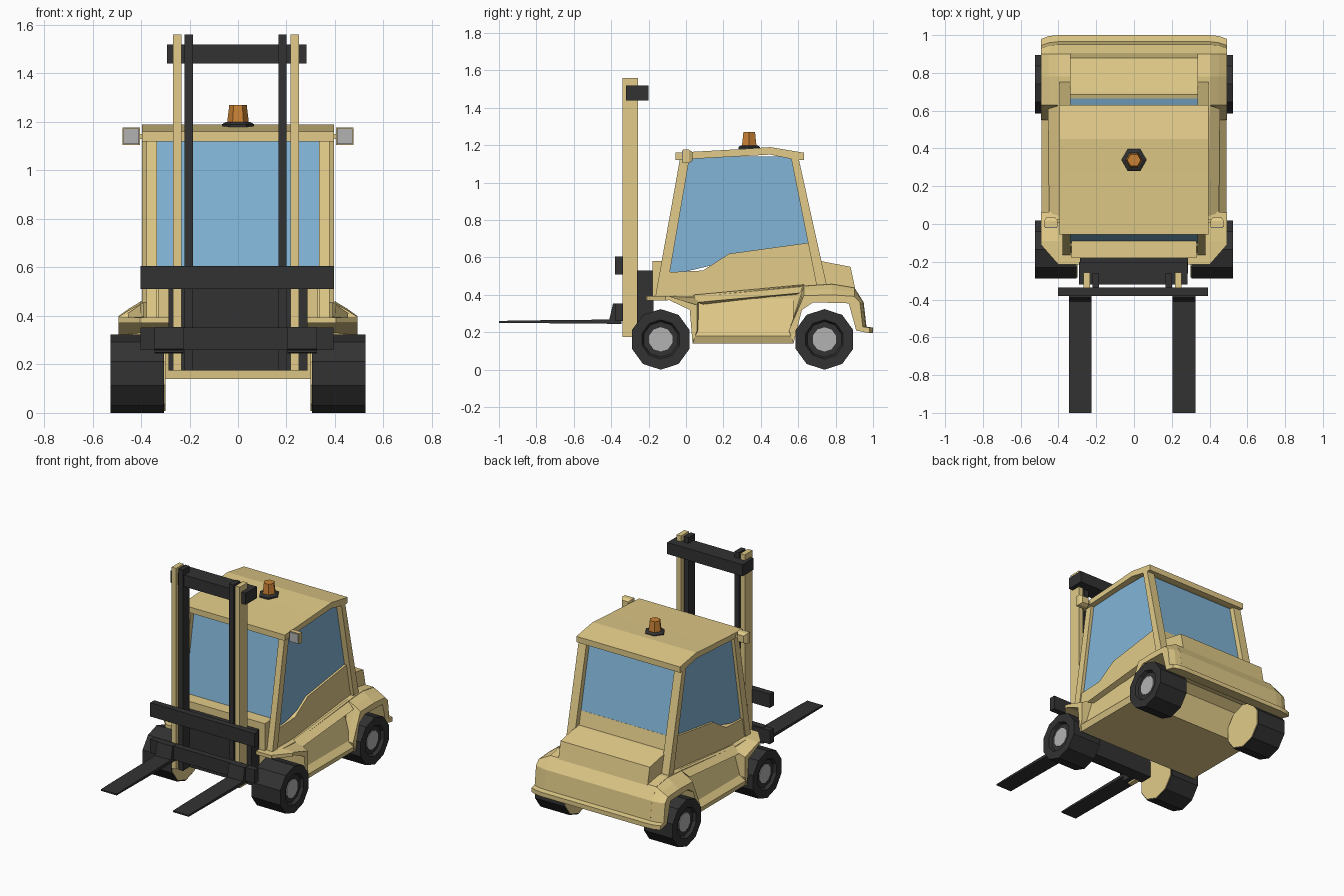
import bpy, bmesh
from math import cos, sin, pi


def material(name, r, g, b):
    m = bpy.data.materials.new(name)
    m.diffuse_color = (r, g, b, 1)
    return m


YELLOW = material("yellow_paint", 0.76, 0.60, 0.25)
DARK = material("dark_rubber", 0.032, 0.032, 0.032)
GLASS = material("window_blue", 0.22, 0.46, 0.68)
ORANGE = material("orange_lens", 0.58, 0.22, 0.035)
GREY = material("grey_metal", 0.45, 0.45, 0.45)


def loft(name, rings, mat, mirror=False, caps=True):
    """Skin a list of equal-length closed rings, optionally mirrored in x."""
    bm = bmesh.new()
    vr = [[bm.verts.new(p) for p in ring] for ring in rings]
    n = len(vr[0])
    for a, b in zip(vr, vr[1:]):
        for i in range(n):
            j = (i + 1) % n
            bm.faces.new((a[i], a[j], b[j], b[i]))
    if caps:
        bm.faces.new(vr[0])
        bm.faces.new(vr[-1])
    bmesh.ops.recalc_face_normals(bm, faces=bm.faces)
    me = bpy.data.meshes.new(name)
    bm.to_mesh(me)
    bm.free()
    me.materials.append(mat)
    ob = bpy.data.objects.new(name, me)
    bpy.context.collection.objects.link(ob)
    if mirror:
        mod = ob.modifiers.new("mirror", "MIRROR")
        mod.use_mirror_merge = False
    return ob


def prism(name, x0, x1, prof, mat, mirror=False):
    """Side profile of (y, z) points extruded from x0 to x1."""
    return loft(name, [[(x, y, z) for y, z in prof] for x in (x0, x1)], mat, mirror)


def box(name, x, y, z, mat, mirror=False):
    prof = [(y[0], z[0]), (y[1], z[0]), (y[1], z[1]), (y[0], z[1])]
    return prism(name, x[0], x[1], prof, mat, mirror)


def lathe_x(name, y, z, prof, n, mat):
    """Revolve (x, radius) points about an axle along x, mirrored."""
    rings = [[(x, y + r * sin(2 * pi * i / n), z + r * cos(2 * pi * i / n))
              for i in range(n)] for x, r in prof]
    return loft(name, rings, mat, True)


def lathe_z(name, y, prof, n, mat):
    rings = [[(r * cos(2 * pi * i / n), y + r * sin(2 * pi * i / n), z)
              for i in range(n)] for z, r in prof]
    return loft(name, rings, mat)


# Chassis with full-width wheel arches and rear counterweight
rear = [(0.63, 0.45), (0.78, 0.46), (0.90, 0.44), (0.95, 0.36), (0.965, 0.23),
        (1.0, 0.225), (1.0, 0.195), (0.91, 0.21), (0.87, 0.355), (0.68, 0.36),
        (0.62, 0.32), (0.575, 0.14)]
prism("chassis", -0.405, 0.405,
      [(-0.215, 0.37), (-0.215, 0.393), (-0.09, 0.393), (0.05, 0.39)] + rear +
      [(0.035, 0.14), (0.02, 0.33), (-0.09, 0.375)], YELLOW)

# Rear fenders, sloping down towards the outside
rear_fender = [(0.55, 0.21)] + rear


def fender_ring(x, drop, tuck):
    return [(x, y - tuck if y > 0.94 else y,
             0.36 + (z - 0.36) * drop if z > 0.36 else z) for y, z in rear_fender]


loft("rear_fender", [fender_ring(0.40, 1, 0), fender_ring(0.45, 0.7, 0.005),
                     fender_ring(0.492, 0.4, 0.02)], YELLOW, True)

# Front fenders with cut corners
inner = [(-0.215, 0.37), (-0.215, 0.393), (-0.09, 0.395), (0.07, 0.385),
         (0.07, 0.21), (0.035, 0.14), (0.02, 0.33), (-0.09, 0.375)]
outer = [(-0.11, 0.37), (-0.11, 0.393), (-0.09, 0.393), (0.06, 0.345),
         (0.06, 0.21), (0.035, 0.14), (0.02, 0.32), (-0.09, 0.372)]
loft("front_fender", [[(0.40, y, z) for y, z in inner],
                      [(0.492, y, z) for y, z in outer]], YELLOW, True)

# Side sill with recessed, leaning panel, and the ridge above it
sill = [(0.39, 0.14), (0.475, 0.14), (0.49, 0.18), (0.455, 0.215), (0.41, 0.38), (0.39, 0.38)]
loft("side_sill", [[(x, y, z) for x, z in sill] for y in (0.035, 0.575)], YELLOW, True)
loft("side_ridge", [[(0.39, 0.04, 0.40), (0.45, 0.06, 0.36), (0.39, 0.12, 0.34)],
                    [(0.39, 0.63, 0.455), (0.455, 0.61, 0.41), (0.39, 0.58, 0.40)]],
     YELLOW, True)

# Rear hood and front dash
prism("rear_hood", -0.34, 0.34, [(0.65, 0.44), (0.65, 0.59), (0.70, 0.585),
                                 (0.88, 0.55), (0.905, 0.43)], YELLOW)
box("front_dash", (-0.33, 0.33), (-0.18, -0.08), (0.38, 0.58), YELLOW)

# Cab: lower shell, glazing, pillars, roof
prism("cab_lower", -0.37, 0.37,
      [(-0.155, 0.38), (-0.12, 0.52), (0.09, 0.53), (0.23, 0.62), (0.665, 0.68),
       (0.72, 0.43)], YELLOW)
prism("cab_windows", -0.355, 0.355,
      [(-0.105, 0.50), (0.005, 1.14), (0.565, 1.14), (0.67, 0.65), (0.23, 0.58)], GLASS)
prism("front_pillar", 0.335, 0.378,
      [(-0.165, 0.385), (-0.03, 1.14), (0.02, 1.14), (-0.11, 0.385)], YELLOW, True)
prism("rear_pillar", 0.335, 0.395,
      [(0.56, 1.14), (0.60, 1.14), (0.755, 0.44), (0.70, 0.44)], YELLOW, True)
prism("roof", -0.395, 0.395,
      [(-0.055, 1.12), (-0.055, 1.16), (0.27, 1.178), (0.45, 1.19), (0.63, 1.16),
       (0.63, 1.12), (0.595, 1.12), (0.45, 1.15), (0.0, 1.125)], YELLOW)

# Beacon on the roof
lathe_z("beacon_base", 0.338, [(1.17, 0.067), (1.19, 0.067), (1.20, 0.05)], 6, DARK)
lathe_z("beacon_lens", 0.338, [(1.195, 0.045), (1.27, 0.036)], 6, ORANGE)

# Work lamps beside the roof
box("lamp_bracket", (0.37, 0.42), (0.005, 0.025), (1.13, 1.15), YELLOW, True)
loft("lamp_housing",
     [[(0.44 + s * a, y, 1.14 + s * b) for a, b in ((-1, -1), (1, -1), (1, 1), (-1, 1))]
      for y, s in ((-0.015, 0.036), (0.015, 0.036), (0.035, 0.024))], YELLOW, True)
box("lamp_lens", (0.408, 0.472), (-0.022, -0.012), (1.108, 1.172), GREY, True)

# Wheels
for label, y in (("front", -0.135), ("rear", 0.74)):
    lathe_x(label + "_tyre", y, 0.162, [(0.305, 0.162), (0.525, 0.162), (0.525, 0.105),
                                        (0.505, 0.095), (0.505, 0.06)], 10, DARK)
    lathe_x(label + "_hub", y, 0.162, [(0.495, 0.065), (0.51, 0.065)], 10, GREY)
    lathe_x(label + "_wheel_back", y, 0.162, [(0.30, 0.155), (0.31, 0.155)], 10, YELLOW)

# Mast
box("mast_drive_block", (-0.287, 0.287), (-0.262, -0.175), (0.175, 0.53), DARK)
for side, rail, post in (("left", -0.268, -0.22), ("right", 0.217, 0.166)):
    box(side + "_outer_rail", (rail, rail + 0.034), (-0.34, -0.257), (0.175, 1.56), YELLOW)
    box(side + "_inner_rail", (post, post + 0.034), (-0.335, -0.262), (0.175, 1.56), DARK)
box("mast_crossbar", (-0.292, 0.283), (-0.32, -0.20), (1.44, 1.52), DARK)

# Fork carriage and forks
box("carriage_upper_bar", (-0.403, 0.393), (-0.38, -0.337), (0.51, 0.605), DARK)
box("carriage_lower_bar", (-0.403, 0.393), (-0.38, -0.337), (0.26, 0.353), DARK)
fork = [(-1.0, 0.25), (-1.0, 0.26), (-0.92, 0.263), (-0.41, 0.268), (-0.39, 0.355),
        (-0.345, 0.355), (-0.345, 0.245), (-0.92, 0.25)]
prism("left_fork", -0.345, -0.225, fork, DARK)
prism("right_fork", 0.205, 0.325, fork, DARK)
